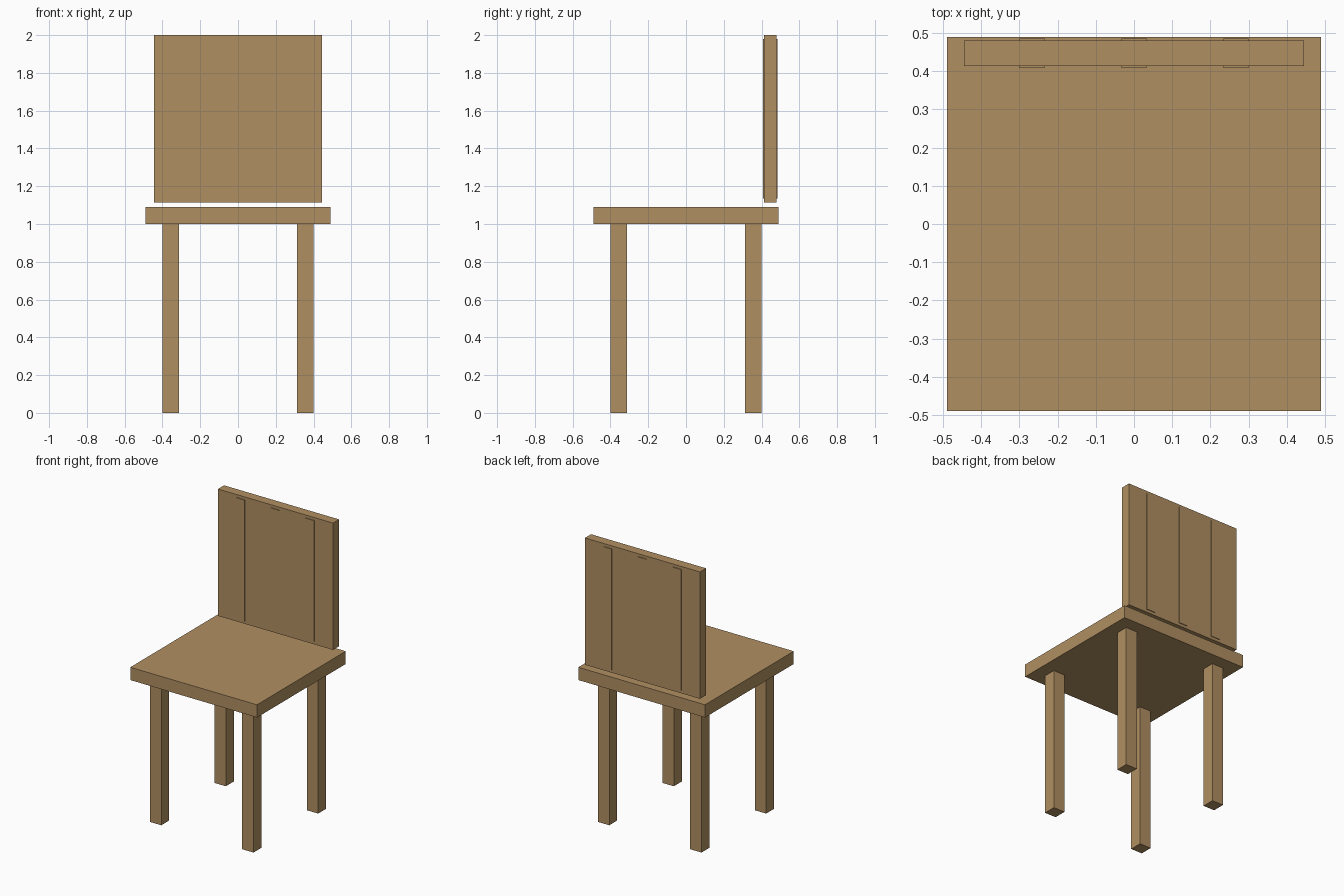
import bpy

if "Cube" in bpy.data.objects:
    bpy.data.objects.remove(bpy.data.objects["Cube"])

wood = bpy.data.materials.new("light_wood")
wood.diffuse_color = (0.434, 0.275, 0.122, 1.0)
wood.use_nodes = True
wood.node_tree.nodes["Principled BSDF"].inputs["Base Color"].default_value = wood.diffuse_color


def box(name, x, y, z):
    """Box spanning the given (min, max) ranges."""
    ranges = (x, y, z)
    bpy.ops.mesh.primitive_cube_add(size=1, location=[(a + b) / 2 for a, b in ranges])
    ob = bpy.context.object
    ob.name = name
    ob.scale = [b - a for a, b in ranges]
    bpy.ops.object.transform_apply(location=False, rotation=False, scale=True)
    ob.data.materials.append(wood)
    return ob


# Seat board
box("seat", (-0.489, 0.489), (-0.489, 0.489), (1.0, 1.089))

# Four square legs
for side, sx in (("left", -1), ("right", 1)):
    for end, sy in (("front", -1), ("back", 1)):
        cx, cy, h = sx * 0.356, sy * 0.356, 0.0435
        box(f"{end}_{side}_leg", (cx - h, cx + h), (cy - h, cy + h), (0.0, 1.0))

# Backrest panel, floating just above the seat
box("backrest", (-0.444, 0.444), (0.413, 0.48), (1.115, 2.0))

# Three slats standing slightly proud of both panel faces
for i, cx in enumerate((-0.267, 0.0, 0.267)):
    box(f"back_slat_{i + 1}", (cx - 0.033, cx + 0.033), (0.408, 0.485), (1.135, 1.98))
